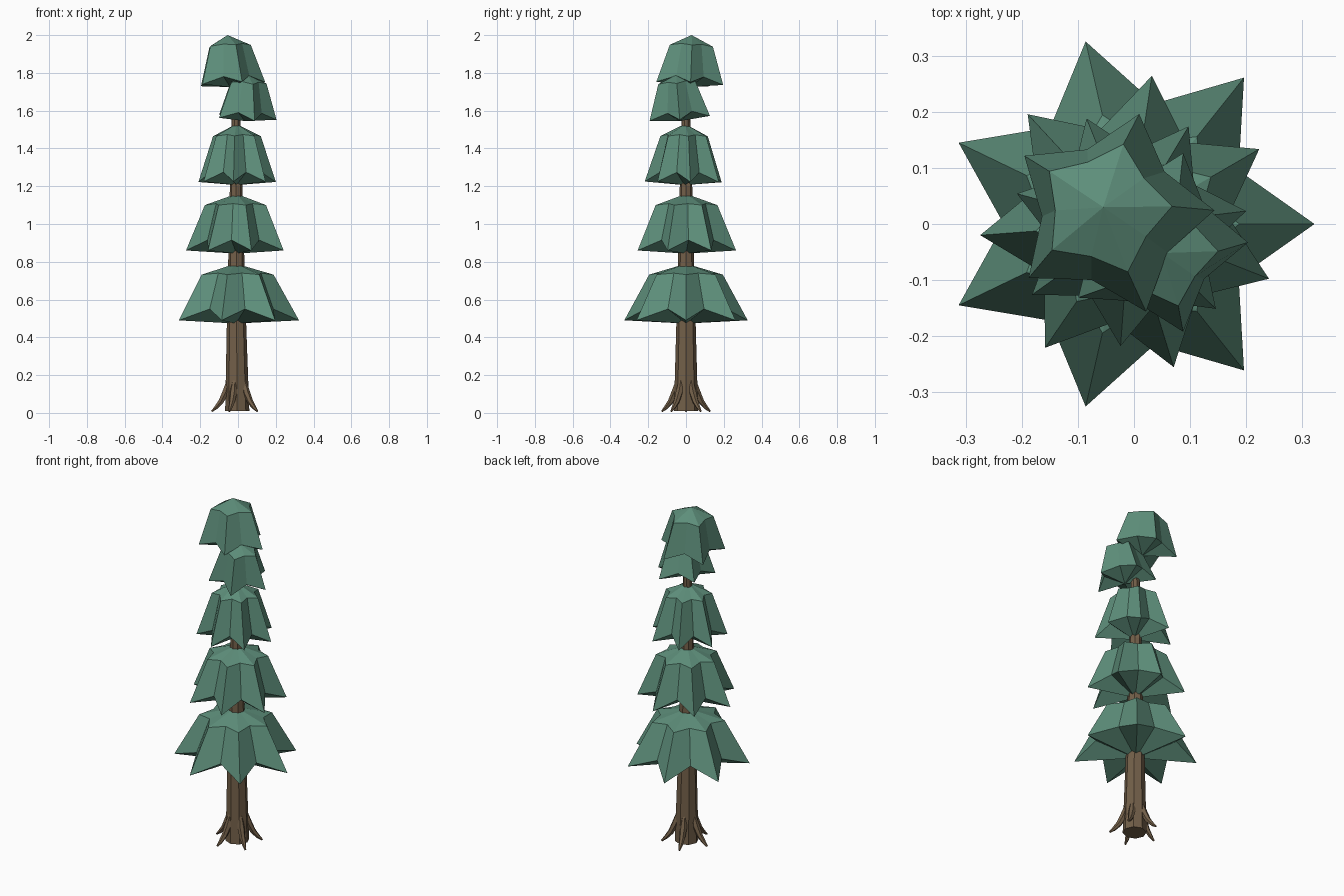
import bpy, bmesh, math
from mathutils import Vector

if "Cube" in bpy.data.objects:
    bpy.data.objects.remove(bpy.data.objects["Cube"])


def material(name, rgb):
    m = bpy.data.materials.new(name)
    m.diffuse_color = (*rgb, 1)
    m.use_nodes = True
    m.node_tree.nodes["Principled BSDF"].inputs["Base Color"].default_value = m.diffuse_color
    return m


GREEN = material("pine green", (0.11, 0.27, 0.195))
BROWN = material("bark brown", (0.17, 0.115, 0.066))


def make_object(name, bm, mat):
    bmesh.ops.recalc_face_normals(bm, faces=bm.faces)
    me = bpy.data.meshes.new(name)
    bm.to_mesh(me)
    bm.free()
    me.materials.append(mat)
    ob = bpy.data.objects.new(name, me)
    bpy.context.collection.objects.link(ob)
    return ob


def fan(bm, ring, centre):
    for i, v in enumerate(ring):
        bm.faces.new((v, ring[(i + 1) % len(ring)], centre))


def bridge(bm, a, b):
    n = len(a)
    for i in range(n):
        j = (i + 1) % n
        bm.faces.new((a[i], a[j], b[j], b[i]))


# Star-shaped foliage skirt: apex, shoulder ring, hem ring, underside fan
def skirt(name, points, turn, hem, apex, r_hem, r_shoulder, z_shoulder, lift):
    bm = bmesh.new()
    axis = Vector((apex[0] - hem[0], apex[1] - hem[1]))
    height = apex[2] - hem[2]

    def ring(r, z, valley, rise):
        f = (z - hem[2]) / height
        cx, cy = hem[0] + axis.x * f, hem[1] + axis.y * f
        out = []
        for i in range(points * 2):
            a = math.radians(turn) + math.pi * i / points
            k = r * (valley if i % 2 else 1)
            x, y = k * math.cos(a), k * math.sin(a)
            tilt = -(x * axis.x + y * axis.y) / height
            out.append(bm.verts.new((cx + x, cy + y, z + tilt + (rise if i % 2 else 0))))
        return out

    shoulder = ring(r_shoulder, z_shoulder, 0.74, 0.008)
    low = ring(r_hem, hem[2], 0.66, lift)
    fan(bm, shoulder, bm.verts.new(apex))
    bridge(bm, shoulder, low)
    fan(bm, low, bm.verts.new((hem[0], hem[1], hem[2] - 0.017)))
    make_object(name, bm, GREEN)


skirt("foliage_tier_1", 7, 0, (-0.012, 0, 0.49), (-0.012, 0, 0.79), 0.335, 0.2, 0.732, 0.06)
skirt("foliage_tier_2", 7, 30, (-0.008, 0, 0.86), (-0.008, 0, 1.16), 0.268, 0.168, 1.10, 0.055)
skirt("foliage_tier_3", 7, 8.5, (-0.008, -0.008, 1.223), (-0.008, -0.005, 1.53), 0.211, 0.13, 1.465, 0.05)
skirt("foliage_tier_4", 5, 0, (0.036, -0.033, 1.562), (0.05, -0.052, 1.79), 0.168, 0.103, 1.75, 0.035)
skirt("foliage_tier_5", 5, 2, (-0.042, 0.018, 1.742), (-0.055, 0.03, 2.0), 0.186, 0.12, 1.942, 0.035)


# Tapered tube along a path of (point, radius)
def tube(name, path, sides):
    bm = bmesh.new()
    rings = []
    for i, (p, r) in enumerate(path):
        d = Vector(path[min(i + 1, len(path) - 1)][0]) - Vector(path[max(i - 1, 0)][0])
        q = d.to_track_quat('Z', 'Y')
        rings.append([bm.verts.new(Vector(p) + q @ Vector((
            r * math.cos(2 * math.pi * k / sides), r * math.sin(2 * math.pi * k / sides), 0)))
            for k in range(sides)])
    for a, b in zip(rings, rings[1:]):
        bridge(bm, a, b)
    bm.faces.new(rings[0])
    bm.faces.new(rings[-1])
    make_object(name, bm, BROWN)


# Trunk
tube("trunk", [((-0.004, 0, 0.01), 0.064), ((-0.008, 0, 0.48), 0.051),
               ((-0.01, 0, 1.2), 0.033), ((-0.01, 0, 1.6), 0.023),
               ((-0.02, 0.005, 1.8), 0.016)], 8)

# Five curved roots flaring out from the trunk
for i in range(5):
    a = math.radians(36 + 72 * i)
    path = [((r * math.cos(a) - 0.005, r * math.sin(a), z), w) for r, z, w in
            ((0.045, 0.17, 0.012), (0.06, 0.11, 0.02), (0.085, 0.06, 0.016),
             (0.112, 0.028, 0.011), (0.134, 0.008, 0.005))]
    tube(f"root_{i + 1}", path, 6)
